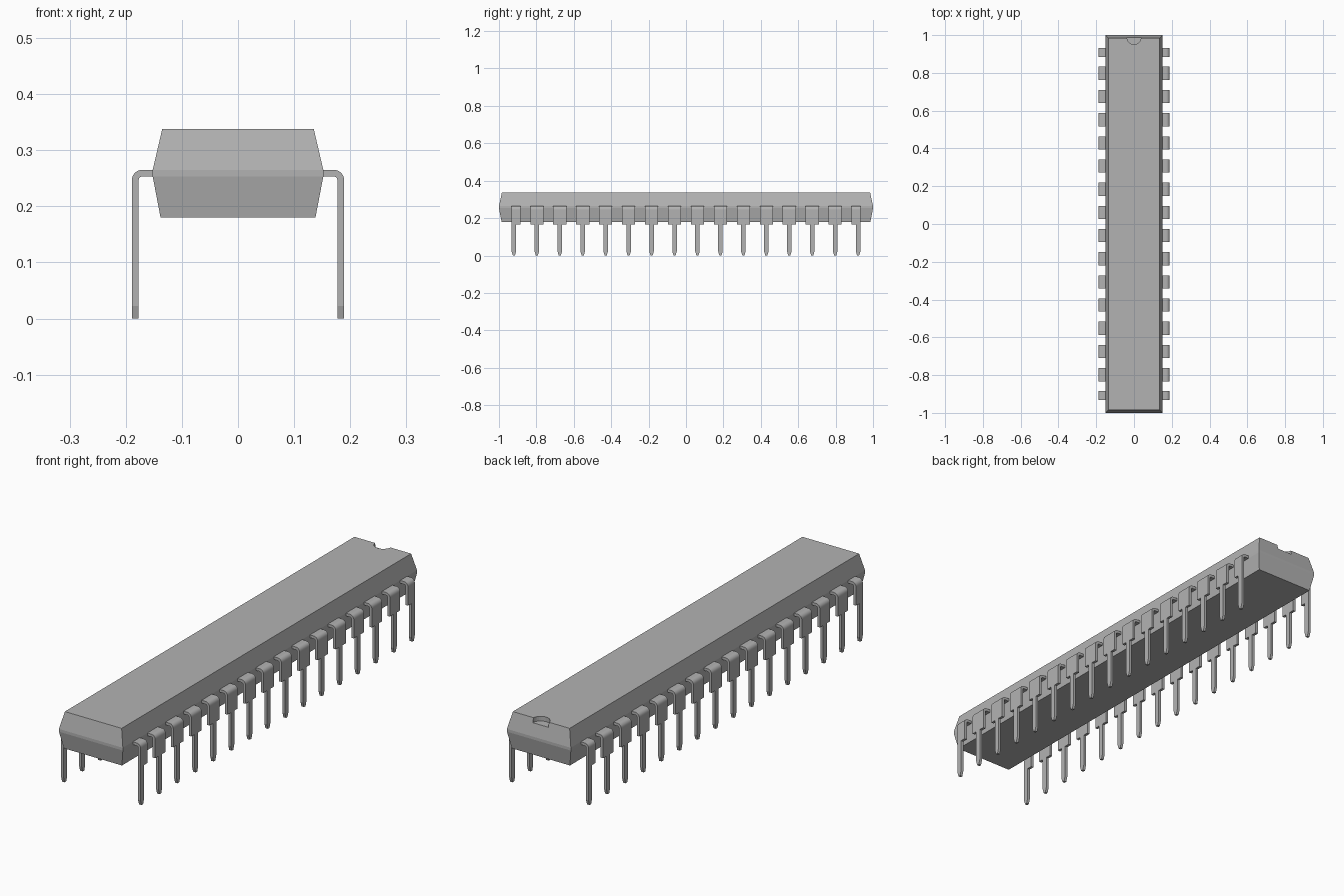
import bpy, bmesh, math

cube = bpy.data.objects.get("Cube")
if cube:
    bpy.data.objects.remove(cube)


def material(name, value):
    m = bpy.data.materials.new(name)
    m.use_nodes = True
    color = (value, value, value, 1)
    m.diffuse_color = color
    m.node_tree.nodes["Principled BSDF"].inputs["Base Color"].default_value = color
    return m


grey = material("mid grey", 0.45)


def mesh_from(bm, name):
    bmesh.ops.recalc_face_normals(bm, faces=bm.faces)
    me = bpy.data.meshes.new(name)
    bm.to_mesh(me)
    bm.free()
    me.materials.append(grey)
    return me


def place(name, me):
    ob = bpy.data.objects.new(name, me)
    bpy.context.collection.objects.link(ob)
    return ob


def loft(bm, rings):
    """Join equal rings of points into a capped solid."""
    loops = [[bm.verts.new(p) for p in ring] for ring in rings]
    for a, b in zip(loops, loops[1:]):
        for i in range(len(a)):
            j = (i + 1) % len(a)
            bm.faces.new((a[i], a[j], b[j], b[i]))
    bm.faces.new(loops[0][::-1])
    bm.faces.new(loops[-1])


# Package body: two drafted halves meeting at a thin parting band
BAND_LOW, BAND_HIGH, TOP = 0.253, 0.265, 0.338
bm = bmesh.new()
loft(bm, [[(sx * hx, sy * hy, z) for sx, sy in ((-1, -1), (1, -1), (1, 1), (-1, 1))]
          for hx, hy, z in ((0.138, 0.986, 0.18), (0.152, 1, BAND_LOW),
                            (0.152, 1, BAND_HIGH), (0.135, 0.984, TOP))])
body = place("package_body", mesh_from(bm, "package_body"))

# Half-round orientation notch at the back end
bm = bmesh.new()
bmesh.ops.create_cone(bm, cap_ends=True, segments=32, radius1=0.037,
                      radius2=0.037, depth=0.06)
cutter = place("notch_cutter", mesh_from(bm, "notch_cutter"))
cutter.location = (0, 0.988, TOP + 0.01)
cutter.hide_render = True
cutter.hide_set(True)
notch = body.modifiers.new("notch", "BOOLEAN")
notch.operation = "DIFFERENCE"
notch.object = cutter
notch.solver = "EXACT"

# Pin dimensions
OUTER, THICK = 0.189, 0.012
R_OUT, R_IN = 0.018, 0.006
BLADE, SHOULDER, STEP_Z, TIP_Z = 0.012, 0.035, 0.166, 0.022


def pin_mesh(name, low, high):
    """One bent pin; low and high are the shoulder's reach along y."""
    bm = bmesh.new()

    def ring(outer, inner, a, b):
        return [(outer[0], a, outer[1]), (outer[0], b, outer[1]),
                (inner[0], b, inner[1]), (inner[0], a, inner[1])]

    # Shoulder with its rounded bend
    cx, cz = OUTER - R_OUT, BAND_HIGH - R_OUT
    pairs = [((0.14, BAND_HIGH), (0.14, BAND_LOW))]
    for k in range(7):
        t = math.radians(90 - 15 * k)
        c, s = math.cos(t), math.sin(t)
        pairs.append(((cx + R_OUT * c, cz + R_OUT * s), (cx + R_IN * c, cz + R_IN * s)))
    pairs.append(((OUTER, STEP_Z), (OUTER - THICK, STEP_Z)))
    loft(bm, [ring(o, i, low, high) for o, i in pairs])

    # Narrow blade with tapered tip
    loft(bm, [ring((OUTER, z), (OUTER - THICK, z), -w, w)
              for z, w in ((STEP_Z, BLADE), (TIP_Z, BLADE), (0, BLADE * 0.45))])
    me = mesh_from(bm, name)
    # Smooth only the bend
    for f in me.polygons:
        n = f.normal
        f.use_smooth = 0.05 < abs(n.x) < 0.999 and abs(n.y) < 0.01
    return me


full = pin_mesh("pin", -SHOULDER, SHOULDER)
first = pin_mesh("first_pin", -BLADE, SHOULDER)
last = pin_mesh("last_pin", -SHOULDER, BLADE)

# Two facing rows; the second is the first turned half a circle
COUNT, PITCH = 16, 0.1227
for row, turn in (("left", 0), ("right", math.pi)):
    for i in range(COUNT):
        me = first if i == 0 else last if i == COUNT - 1 else full
        y = (i - (COUNT - 1) / 2) * PITCH
        pin = place(f"{row}_pin_{i + 1}", me)
        pin.location.y = y if turn == 0 else -y
        pin.rotation_euler.z = turn
